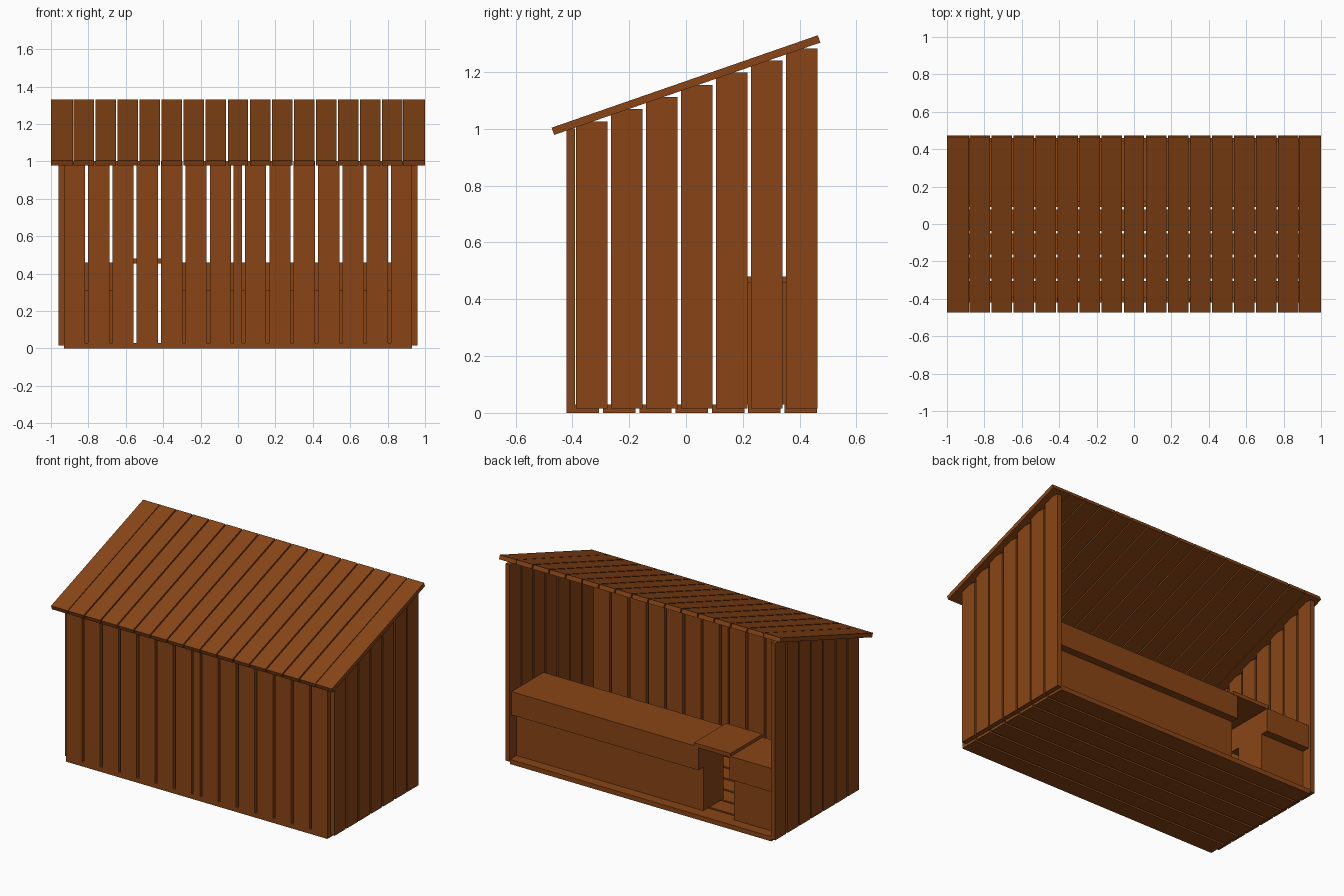
import bpy
import math

if "Cube" in bpy.data.objects:
    bpy.data.objects.remove(bpy.data.objects["Cube"])

wood = bpy.data.materials.new("brown_wood")
wood.diffuse_color = (0.25, 0.06, 0.008, 1)
wood.use_nodes = True
wood.node_tree.nodes["Principled BSDF"].inputs["Base Color"].default_value = wood.diffuse_color


def box(name, x, y, z, tilt=0.0):
    """Box from (min, max) ranges, optionally tilted around x."""
    bpy.ops.mesh.primitive_cube_add(size=1)
    ob = bpy.context.object
    ob.name = name
    size = [r[1] - r[0] for r in (x, y, z)]
    for v in ob.data.vertices:
        v.co = [c * s for c, s in zip(v.co, size)]
    ob.location = [(r[0] + r[1]) / 2 for r in (x, y, z)]
    ob.rotation_euler.x = tilt
    ob.data.materials.append(wood)
    return ob


SLOPE = 0.347
ROOF_MID = 1.154


def roof_under(y):
    return ROOF_MID - 0.0143 + SLOPE * y


# floor boards running lengthwise
for i in range(7):
    y0 = -0.42 + i * 0.1278
    box("floor_board", (-0.93, 0.93), (y0, y0 + 0.114), (0, 0.03))

# closed front wall: seven boards each side of a narrow middle board
front_z = (0.03, roof_under(-0.40))
box("front_middle_board", (-0.025, 0.022), (-0.42, -0.39), front_z)
for i in range(7):
    x0 = 0.037 + i * 0.1302
    for s in (-1, 1):
        a, b = sorted((s * x0, s * min(x0 + 0.114, 0.93)))
        box("front_board", (a, b), (-0.42, -0.39), front_z)

# side walls: square-topped boards stepping up under the roof
for i in range(7):
    y0 = -0.388 + i * 0.1233
    top = roof_under(y0 + 0.056) + 0.002
    for s in (-1, 1):
        a, b = sorted((s * 0.93, s * 0.96))
        box("side_board", (a, b), (y0, y0 + 0.112), (0.016, top))

# sloping roof boards
for i in range(17):
    xc = (i - 8) * 2 / 17
    w = 0.0548 if abs(i - 8) < 8 else 0.0588
    box("roof_board", (xc - w, xc + w), (-0.496, 0.496),
        (ROOF_MID - 0.0135, ROOF_MID + 0.0135), math.atan(SLOPE))

# counter along the open back, in two sections with a passage between
for name, x in (("long", (-0.40, 0.93)), ("short", (-0.93, -0.62))):
    box(name + "_counter_top", x, (0.12, 0.445), (0.31, 0.46))
    box(name + "_counter_base", x, (0.19, 0.395), (0.03, 0.31))

# flap bridging the passage
box("counter_flap", (-0.63, -0.37), (0.12, 0.447), (0.455, 0.48))
